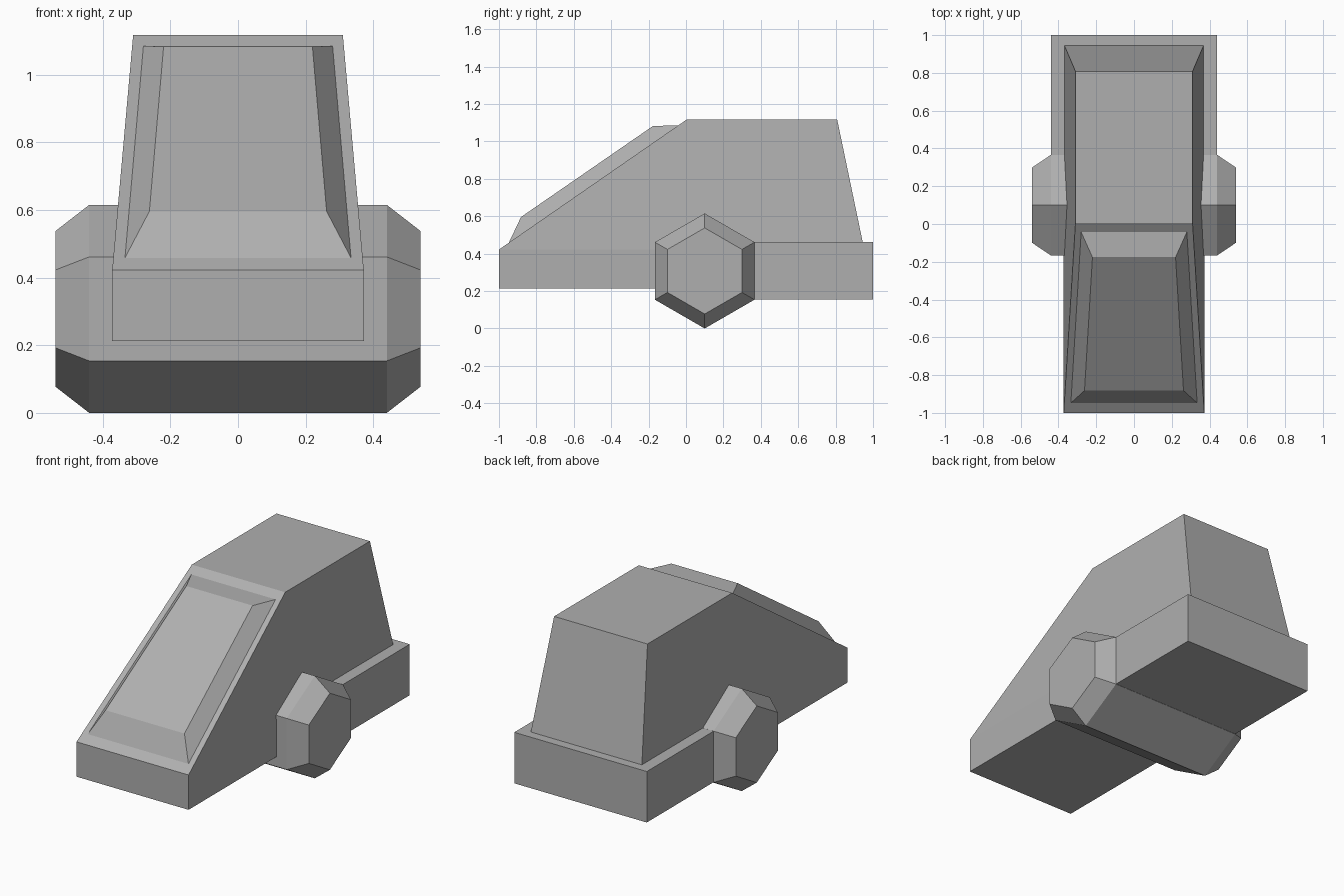
import bpy
import math

cube = bpy.data.objects.get("Cube")
if cube:
    bpy.data.objects.remove(cube, do_unlink=True)

grey = bpy.data.materials.new("plain_grey")
grey.use_nodes = True
grey.diffuse_color = (0.43, 0.43, 0.43, 1)
grey.node_tree.nodes["Principled BSDF"].inputs["Base Color"].default_value = (0.43, 0.43, 0.43, 1)


def loft(name, rings):
    """Join matching closed rings in sequence and cap both ends."""
    n = len(rings[0])
    verts = [p for ring in rings for p in ring]
    faces = [tuple(reversed(range(n))), tuple(range(len(verts) - n, len(verts)))]
    for r in range(len(rings) - 1):
        for i in range(n):
            j = (i + 1) % n
            faces.append((r * n + i, r * n + j, (r + 1) * n + j, (r + 1) * n + i))
    mesh = bpy.data.meshes.new(name)
    mesh.from_pydata(verts, [], faces)
    mesh.materials.append(grey)
    obj = bpy.data.objects.new(name, mesh)
    bpy.context.collection.objects.link(obj)
    return obj


def rect(half_x, y, z):
    """Ring from a front edge and a back edge, mirrored in x."""
    (y0, y1), (z0, z1) = y, z
    return [(-half_x[0], y0, z0), (half_x[0], y0, z0),
            (half_x[1], y1, z1), (-half_x[1], y1, z1)]


def hexagon(x, radius):
    """Pointed-up hexagon around the cross drum axis."""
    return [(x, 0.10 + radius * math.sin(k * math.pi / 3),
             0.3075 - radius * math.cos(k * math.pi / 3)) for k in range(6)]


# Cabin: straight lower body, then tapered walls up to a shorter roof
W, T = 0.372, 0.31
loft("cabin", [
    rect((W, W), (-1, 0.953), (0.213, 0.213)),
    rect((W, W), (-1, 0.953), (0.422, 0.422)),
    rect((T, T), (0.005, 0.808), (1.118, 1.118)),
])

# Raised bevelled panel on the sloping front
loft("front_panel", [
    rect((0.335, 0.28), (-0.948, -0.042), (0.457, 1.085)),
    rect((0.262, 0.22), (-0.882, -0.176), (0.596, 1.083)),
])

# Flat block at the rear, running into the drum
loft("rear_block", [rect((0.44, 0.44), (0.30, 1), (z, z)) for z in (0.155, 0.461)])

# Six-sided cross drum with bevelled ends
loft("cross_drum", [hexagon(x, r) for x, r in
                    ((-0.54, 0.23), (-0.44, 0.3075), (0.44, 0.3075), (0.54, 0.23))])
